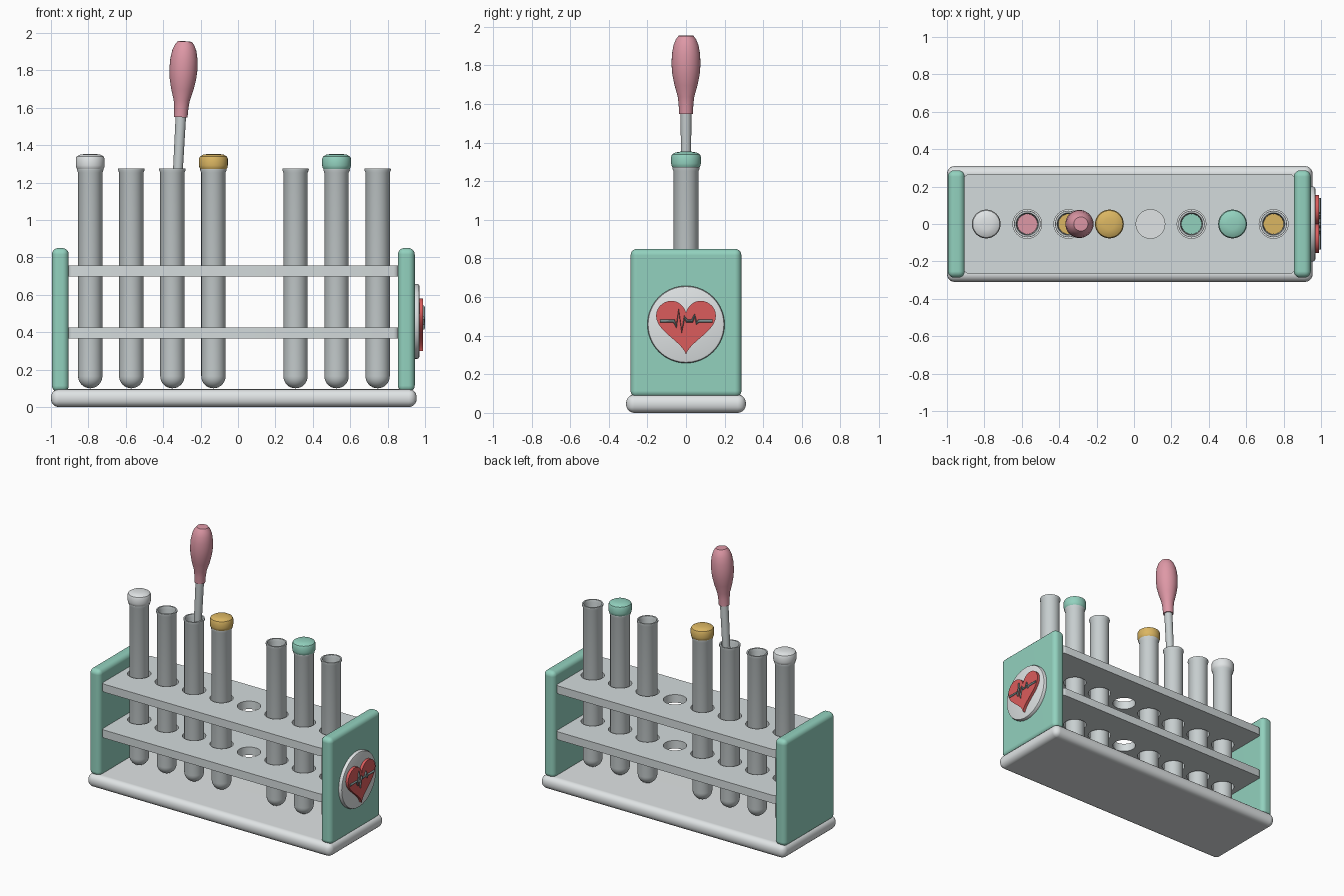
import bpy, bmesh, math
from math import sin, cos, pi, radians

if "Cube" in bpy.data.objects:
    bpy.data.objects.remove(bpy.data.objects["Cube"])


def material(name, rgb):
    """Flat material from an sRGB colour, stored as linear."""
    lin = [((c / 255 + 0.055) / 1.055) ** 2.4 for c in rgb] + [1]
    m = bpy.data.materials.new(name)
    m.use_nodes = True
    m.diffuse_color = lin
    m.node_tree.nodes["Principled BSDF"].inputs["Base Color"].default_value = lin
    return m


WHITE = material("white", (224, 228, 229))
GREY = material("light grey", (212, 219, 220))
GLASS = material("glass grey", (200, 207, 208))
TEAL = material("teal", (146, 209, 190))
PINK = material("pink", (222, 152, 166))
YELLOW = material("yellow", (219, 182, 98))
RED = material("red", (219, 92, 92))
SLATE = material("slate", (122, 140, 140))


def finish(bm, name, mat, loc=(0, 0, 0), rot=(0, 0, 0), angle=35):
    """Clean a bmesh and turn it into a shaded object."""
    bmesh.ops.remove_doubles(bm, verts=bm.verts, dist=0.0001)
    bmesh.ops.recalc_face_normals(bm, faces=bm.faces)
    mesh = bpy.data.meshes.new(name)
    bm.to_mesh(mesh)
    bm.free()
    mesh.materials.clear()
    mesh.materials.append(mat)
    obj = bpy.data.objects.new(name, mesh)
    bpy.context.collection.objects.link(obj)
    obj.location, obj.rotation_euler = loc, rot
    bpy.ops.object.select_all(action="DESELECT")
    obj.select_set(True)
    bpy.context.view_layer.objects.active = obj
    bpy.ops.object.shade_smooth_by_angle(angle=radians(angle))
    return obj


def rounded_box(name, mat, lo, hi, bevel):
    bm = bmesh.new()
    bmesh.ops.create_cube(bm, size=1)
    for v in bm.verts:
        v.co = [(a + b) / 2 + c * (b - a) for a, b, c in zip(lo, hi, v.co)]
    bmesh.ops.bevel(bm, geom=bm.edges[:], offset=bevel, segments=5,
                    profile=0.5, affect="EDGES")
    obj = finish(bm, name, mat)
    obj.modifiers.new("even_shading", "WEIGHTED_NORMAL")
    return obj


def lathe(name, mat, profile, loc=(0, 0, 0), rot=(0, 0, 0), steps=32):
    """Revolve (radius, height) points around the z axis."""
    bm = bmesh.new()
    verts = [bm.verts.new((r, 0, z)) for r, z in profile]
    edges = [bm.edges.new(pair) for pair in zip(verts, verts[1:])]
    bmesh.ops.spin(bm, geom=verts + edges, cent=(0, 0, 0), axis=(0, 0, 1),
                   angle=2 * pi, steps=steps)
    return finish(bm, name, mat, loc, rot)


def curve_part(name, mat, loops, loc, rot=(0, 0, 0), extrude=0, bevel=0):
    """Filled plate from closed outlines, or a round wire when bevel is set."""
    data = bpy.data.curves.new(name, "CURVE")
    data.dimensions = "3D" if bevel else "2D"
    data.fill_mode = "FULL" if bevel else "BOTH"
    data.extrude, data.bevel_depth = extrude, bevel
    data.use_fill_caps = bool(bevel)
    for loop in loops:
        spline = data.splines.new("POLY")
        spline.points.add(len(loop) - 1)
        for p, (x, y) in zip(spline.points, loop):
            p.co = (x, y, 0, 1)
        spline.use_cyclic_u = not bevel
    temp = bpy.data.objects.new(name + "_curve", data)
    bpy.context.collection.objects.link(temp)
    deps = bpy.context.evaluated_depsgraph_get()
    mesh = bpy.data.meshes.new_from_object(temp.evaluated_get(deps))
    bm = bmesh.new()
    bm.from_mesh(mesh)
    bpy.data.objects.remove(temp)
    bpy.data.meshes.remove(mesh)
    return finish(bm, name, mat, loc, rot)


def arc(cx, cy, r, start, end, n):
    return [(cx + r * cos(start + (end - start) * i / n),
             cy + r * sin(start + (end - start) * i / n)) for i in range(n + 1)]


# Base and end panels
rounded_box("base", WHITE, (-1, -0.31, 0), (0.955, 0.31, 0.095), 0.042)
for side, x in (("right", -0.995), ("left", 0.855)):
    rounded_box(side + "_panel", TEAL, (x, -0.287, 0.08), (x + 0.09, 0.287, 0.85), 0.034)

# Two shelves with a row of round holes
slots = [-0.79 + 0.2195 * i for i in range(8)]
corner = 0.03
outline = []
for i, (sx, sy) in enumerate(((1, 1), (-1, 1), (-1, -1), (1, -1))):
    outline += arc(-0.025 + sx * (0.885 - corner), sy * (0.267 - corner), corner,
                   i * pi / 2, (i + 1) * pi / 2, 4)
holes = [arc(x, 0, 0.077, 0, 2 * pi, 32)[:-1] for x in slots]
for name, z in (("lower_shelf", 0.395), ("upper_shelf", 0.727)):
    curve_part(name, GREY, [outline] + holes, (0, 0, z), extrude=0.029)

# Test tubes: rounded bottom, flared lip, hollow inside
R, W, TOP, FLOOR = 0.065, 0.055, 1.275, 0.165
outer = [(R * sin(a), FLOOR - R * cos(a)) for a in (i * pi / 16 for i in range(9))]
inner = [(W * sin(a), FLOOR - W * cos(a)) for a in (i * pi / 16 for i in range(9))]
lip = [(R, TOP - 0.022), (0.071, TOP - 0.008), (0.07, TOP), (0.06, TOP), (W, TOP - 0.02)]
tube_profile = outer + lip + inner[::-1]
cap_profile = [(0, 0), (0.067, 0), (0.075, 0.012), (0.077, 0.024), (0.077, 0.06),
               (0.072, 0.071), (0.055, 0.081), (0.03, 0.085), (0, 0.086)]
liquid_profile = [(r * 0.98, z + 0.001) for r, z in inner] + [(W * 0.98, 0.85), (0, 0.85)]
caps = {0: WHITE, 3: YELLOW, 6: TEAL}
liquids = {1: PINK, 2: YELLOW, 5: TEAL, 7: YELLOW}
for i, x in enumerate(slots):
    if i == 4:
        continue
    lathe(f"test_tube_{i}", GLASS, tube_profile, (x, 0, 0))
    if i in caps:
        lathe(f"cap_{i}", caps[i], cap_profile, (x, 0, TOP - 0.007))
    if i in liquids:
        lathe(f"liquid_{i}", liquids[i], liquid_profile, (x, 0, 0))

# Leaning dropper with a squeeze bulb
spot, lean = (-0.321, 0, 1.27), (0, radians(3.1), 0)
lathe("dropper_stem", GLASS, [(0, -0.38), (0.012, -0.38), (0.025, -0.2),
                              (0.028, 0.3), (0, 0.3)], spot, lean)
lathe("dropper_bulb", PINK, [(0, 0.28), (0.036, 0.28), (0.038, 0.33), (0.043, 0.37),
                             (0.06, 0.43), (0.071, 0.485), (0.075, 0.535), (0.073, 0.59),
                             (0.065, 0.635), (0.053, 0.665), (0.038, 0.685), (0, 0.687)],
      spot, lean)

# Badge on the left panel: disc, heart and pulse line
facing = (pi / 2, 0, pi / 2)
lathe("badge_disc", WHITE, [(0, 0), (0.2, 0), (0.2, 0.016), (0.196, 0.024),
                            (0.188, 0.027), (0, 0.027)],
      (0.943, 0, 0.458), (0, pi / 2, 0), 64)
heart = []
for i in range(64):
    t = 2 * pi * i / 64
    heart.append((0.155 * sin(t) ** 3,
                  0.0097 * (13 * cos(t) - 5 * cos(2 * t) - 2 * cos(3 * t) - cos(4 * t))))
curve_part("badge_heart", RED, [heart], (0.978, 0, 0.465), facing, extrude=0.012)
pulse = [(-0.135, 0), (-0.062, 0), (-0.05, -0.03), (-0.038, 0.058), (-0.022, -0.055),
         (-0.008, 0.02), (0.004, 0), (0.032, 0), (0.044, 0.03), (0.055, -0.012),
         (0.065, 0), (0.138, 0)]
curve_part("pulse_line", SLATE, [pulse], (0.991, 0, 0.476), facing, bevel=0.008)
